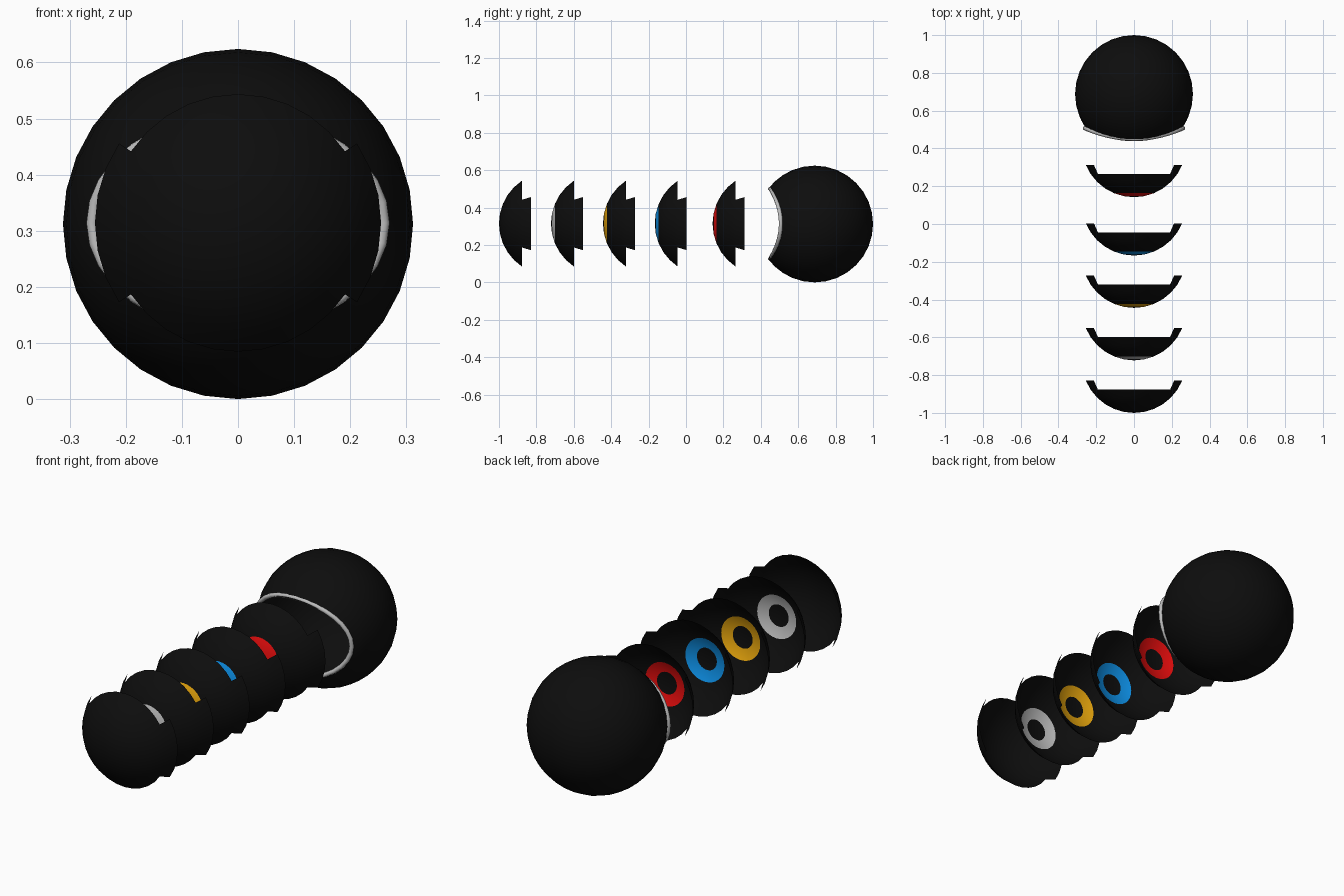
import bpy, bmesh, math
from math import sin, cos, pi, sqrt, asin, radians

if "Cube" in bpy.data.objects:
    bpy.data.objects.remove(bpy.data.objects["Cube"])

SEG = 32
STEP = radians(11.25)


def material(name, rgb):
    m = bpy.data.materials.new(name)
    m.diffuse_color = (*rgb, 1)
    m.use_nodes = True
    m.node_tree.nodes["Principled BSDF"].inputs["Base Color"].default_value = m.diffuse_color
    return m


black = material("black", (0.004, 0.004, 0.004))
silver = material("silver", (0.5, 0.5, 0.5))
yellow = material("yellow", (0.8, 0.38, 0.004))
blue = material("blue", (0.004, 0.28, 0.8))
red = material("red", (0.8, 0.004, 0.004))


def finish(name, bm, loc, mats):
    mesh = bpy.data.meshes.new(name)
    bm.to_mesh(mesh)
    bm.free()
    for m in mats:
        mesh.materials.append(m)
    for p in mesh.polygons:
        p.use_smooth = True
    ob = bpy.data.objects.new(name, mesh)
    ob.location = loc
    bpy.context.collection.objects.link(ob)
    return ob


def on_sphere(r, theta, phi):
    # polar axis points to the front (-y)
    return (r * sin(theta) * cos(phi), -r * cos(theta), r * sin(theta) * sin(phi))


# Face plates: open spherical caps with a wing on each side
def plate(name, front_y, ring_mat=None):
    r = 0.276
    bm = bmesh.new()
    pole = bm.verts.new((0, -r, 0))
    rings = [[bm.verts.new(on_sphere(r, STEP * j, 2 * pi * i / SEG)) for i in range(SEG)]
             for j in range(1, 7)]
    for i in range(SEG):
        k = (i + 1) % SEG
        bm.faces.new((pole, rings[0][i], rings[0][k]))
        for j in range(5):
            wing = i < 3 or i >= 29 or 13 <= i < 19
            if j == 4 and not wing:
                continue
            f = bm.faces.new((rings[j][i], rings[j + 1][i], rings[j + 1][k], rings[j][k]))
            if j == 0 and ring_mat:
                f.material_index = 1
    bmesh.ops.delete(bm, geom=[v for v in bm.verts if not v.link_faces], context='VERTS')
    bm.normal_update()
    finish(name, bm, (0, front_y + r, 0.314), [black] + ([ring_mat] if ring_mat else []))


plate("face_plate_plain", -1.0)
plate("face_plate_silver", -0.722, silver)
plate("face_plate_yellow", -0.444, yellow)
plate("face_plate_blue", -0.167, blue)
plate("face_plate_red", 0.142, red)

# Hollow ball with an oval front opening
R, CY = 0.312, 0.688
HX, HZ = 0.26, 0.187


def hole_angle(phi):
    return asin(1 / sqrt((cos(phi) / HX) ** 2 + (sin(phi) / HZ) ** 2) / R)


bm = bmesh.new()
rings = []
for j in range(3, 16):
    ring = []
    for i in range(SEG):
        phi = 2 * pi * i / SEG
        t = STEP * j
        if j < 6:
            t0 = hole_angle(phi)
            t = t0 + (STEP * 6 - t0) * (j - 3) / 3
        ring.append(bm.verts.new(on_sphere(R, t, phi)))
    rings.append(ring)
back = bm.verts.new((0, R, 0))
for i in range(SEG):
    k = (i + 1) % SEG
    for a, b in zip(rings, rings[1:]):
        bm.faces.new((a[i], b[i], b[k], a[k]))
    bm.faces.new((rings[-1][i], back, rings[-1][k]))
bm.normal_update()
finish("ball_shell", bm, (0, CY, R), [black])

# Rounded trim around the opening, bent to follow the ball
curve = bpy.data.curves.new("opening_trim", 'CURVE')
curve.dimensions = '3D'
curve.bevel_depth = 0.011
curve.bevel_resolution = 2
spline = curve.splines.new('POLY')
spline.points.add(SEG - 1)
spline.use_cyclic_u = True
for i, p in enumerate(spline.points):
    a = 2 * pi * i / SEG
    p.co = (HX * cos(a), 0.451 + 0.056 * cos(a) ** 2, 0.314 + HZ * sin(a), 1)
spline.use_smooth = True
curve.materials.append(silver)
trim = bpy.data.objects.new("opening_trim", curve)
bpy.context.collection.objects.link(trim)
